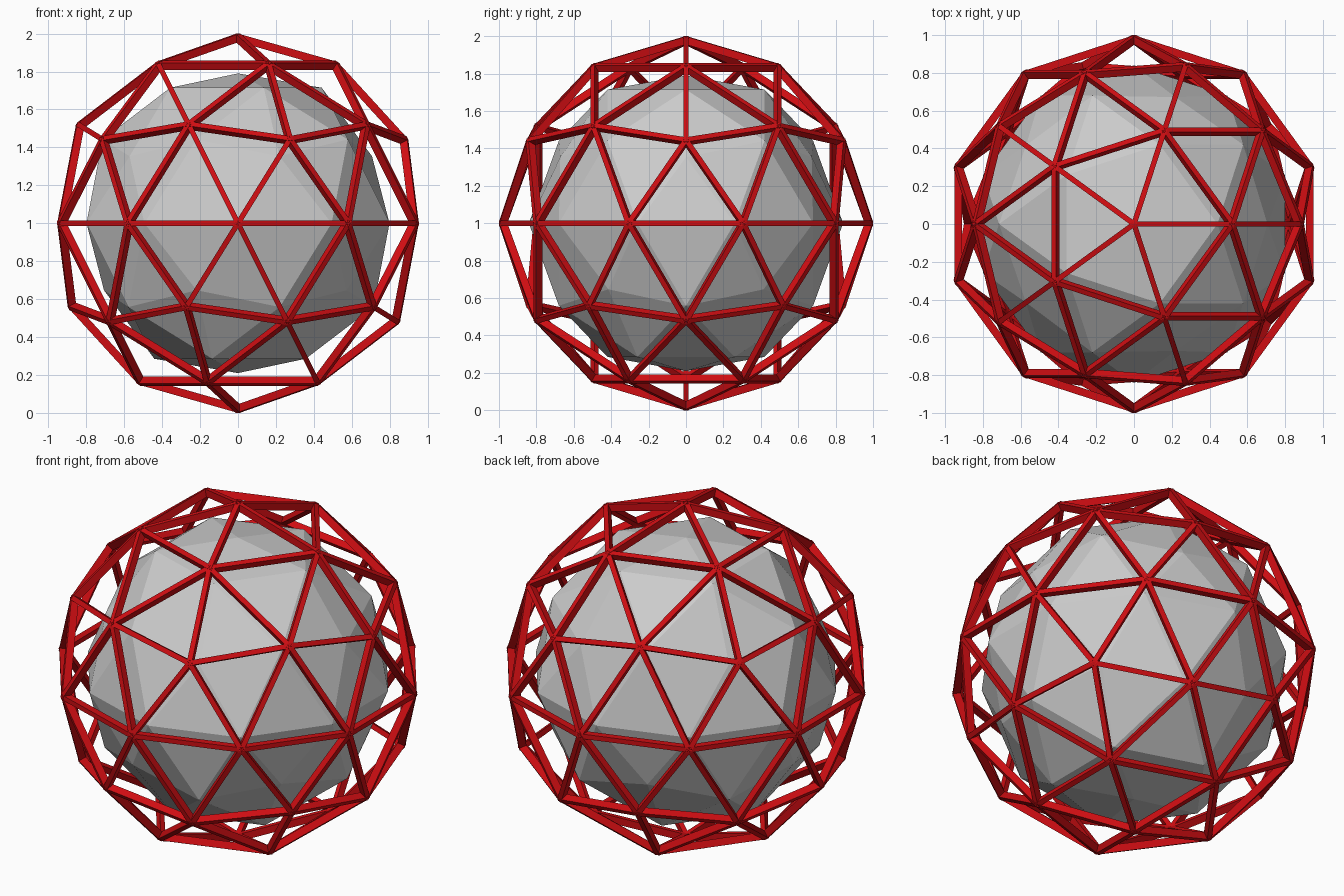
import bpy
import bmesh
from mathutils import Vector

cube = bpy.data.objects.get("Cube")
if cube:
    bpy.data.objects.remove(cube, do_unlink=True)

CENTRE = Vector((0, 0, 1))
INNER, OUTER = 0.957, 1.0      # radial depth of the struts
WIDTH = 0.028                  # strut width
VERTEX_R, MID_R = 0.79, 0.84   # core radii at five- and six-way nodes


def material(name, rgb, roughness):
    mat = bpy.data.materials.new(name)
    mat.use_nodes = True
    mat.diffuse_color = (*rgb, 1)
    shader = mat.node_tree.nodes["Principled BSDF"]
    shader.inputs["Base Color"].default_value = (*rgb, 1)
    shader.inputs["Roughness"].default_value = roughness
    return mat


def add_object(name, bm, mat):
    bmesh.ops.recalc_face_normals(bm, faces=bm.faces)
    mesh = bpy.data.meshes.new(name)
    bm.to_mesh(mesh)
    bm.free()
    mesh.materials.append(mat)
    obj = bpy.data.objects.new(name, mesh)
    obj.location = CENTRE
    bpy.context.collection.objects.link(obj)
    return obj


def geodesic():
    bm = bmesh.new()
    bmesh.ops.create_icosphere(bm, subdivisions=2, radius=1)
    return bm


def add_strut(bm, a, b):
    """Mitred rectangular beam between two node directions."""
    side = a.cross(b).normalized() * WIDTH / 2
    rings = []
    for d in (a, b):
        corners = (d * INNER - side, d * OUTER - side,
                   d * OUTER + side, d * INNER + side)
        rings.append([bm.verts.new(c) for c in corners])
    start, end = rings
    bm.faces.new(start)
    bm.faces.new(end[::-1])
    for i in range(4):
        j = (i + 1) % 4
        bm.faces.new((start[i], end[i], end[j], start[j]))


red = material("red", (0.62, 0.004, 0.006), 0.5)
grey = material("light grey", (0.6, 0.6, 0.6), 0.6)

# Faceted core
core = geodesic()
for v in core.verts:
    v.co = v.co.normalized() * (VERTEX_R if len(v.link_edges) == 5 else MID_R)
add_object("faceted_core", core, grey)

# Open lattice of struts around the core
guide = geodesic()
lattice = bmesh.new()
for edge in guide.edges:
    add_strut(lattice, *(v.co.normalized() for v in edge.verts))
guide.free()
add_object("strut_lattice", lattice, red)
